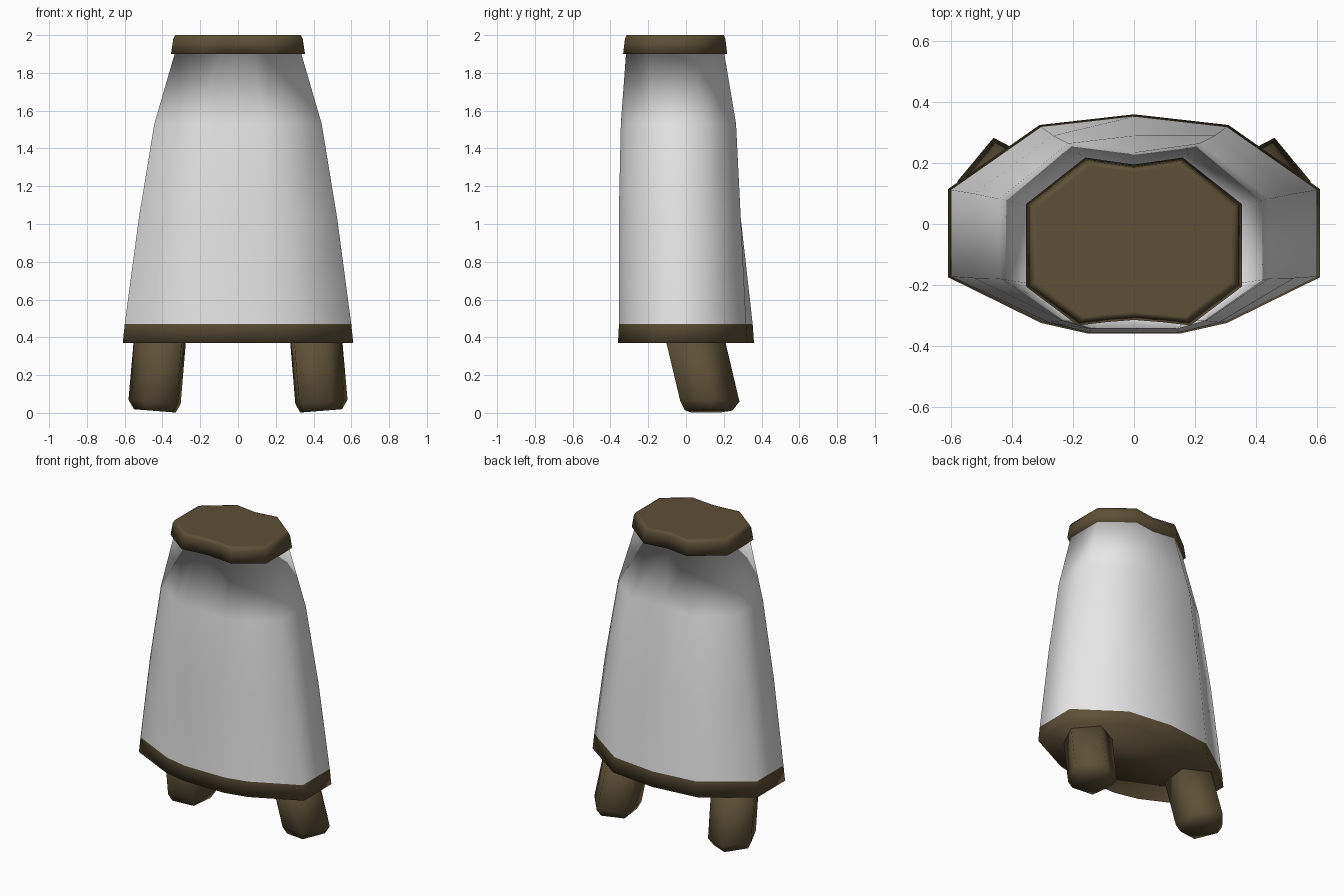
import bpy, bmesh, math

cube = bpy.data.objects.get("Cube")
if cube:
    bpy.data.objects.remove(cube)


def material(name, rgb):
    m = bpy.data.materials.new(name)
    m.use_nodes = True
    m.diffuse_color = (*rgb, 1)
    bsdf = next(n for n in m.node_tree.nodes if n.type == 'BSDF_PRINCIPLED')
    bsdf.inputs["Base Color"].default_value = (*rgb, 1)
    bsdf.inputs["Roughness"].default_value = 0.8
    return m


cloth = material("white cloth", (0.8, 0.8, 0.8))
leather = material("brown leather", (0.108, 0.08, 0.037))


def loft(name, rings, mats, band_mats):
    """Skin a stack of equal rings, bottom to top, with a cap at both ends."""
    bm = bmesh.new()
    loops = [[bm.verts.new(p) for p in ring] for ring in rings]
    n = len(loops[0])
    for lo, hi, mi in zip(loops, loops[1:], band_mats):
        for i in range(n):
            j = (i + 1) % n
            bm.faces.new((lo[i], lo[j], hi[j], hi[i])).material_index = mi
    bm.faces.new(loops[0][::-1]).material_index = band_mats[0]
    bm.faces.new(loops[-1]).material_index = band_mats[-1]
    bmesh.ops.recalc_face_normals(bm, faces=bm.faces)
    for f in bm.faces:
        f.smooth = True
    me = bpy.data.meshes.new(name)
    bm.to_mesh(me)
    bm.free()
    for m in mats:
        me.materials.append(m)
    ob = bpy.data.objects.new(name, me)
    bpy.context.collection.objects.link(ob)
    return ob


def ring(half, z, s=1.0, cy=-0.055):
    """Mirror a half outline (front centre to back centre) into a closed ring."""
    full = half + [(-x, y) for x, y in half[-2:0:-1]]
    return [(x * s, cy + (y - cy) * s, z) for x, y in full]


# Half outlines of the garment, from front centre round to back centre
hem = [(0, -.36), (.15, -.36), (.305, -.325), (.61, -.175),
       (.61, .115), (.31, .325), (0, .36)]
thigh = [(0, -.356), (.148, -.356), (.28, -.323), (.525, -.178),
         (.525, .10), (.265, .29), (0, .29)]
hip = [(0, -.345), (.14, -.345), (.235, -.318), (.443, -.18),
       (.443, .082), (.215, .265), (0, .235)]
waist = [(0, -.315), (.09, -.322), (.185, -.333), (.355, -.205),
         (.355, .065), (.16, .218), (0, .195)]

# Skirt with its hem strip and waistband in one smooth skin
body = [ring(hem, .37), ring(hem, .47, .983), ring(thigh, 1.03),
        ring(hip, 1.53), ring(waist, 1.9, .945), ring(waist, 1.9),
        ring(waist, 1.98, .965), ring(waist, 2.0, .935), ring(waist, 2.0, .90)]
loft("skirt", body, [cloth, leather], [1, 0, 0, 0, 1, 1, 1, 1])


# Five-sided legs, leaning backwards and outwards towards the foot
def leg_ring(side, cx, cy, z, s, tilt):
    pts = []
    for k in range(5):
        a = math.radians(101 + 72 * k)
        dx, dy = .148 * s * math.cos(a), .166 * s * math.sin(a)
        pts.append((side * (cx - dx), cy + dy, z - tilt * dx))
    return pts


for side, name in ((1, "left_leg"), (-1, "right_leg")):
    loft(name, [leg_ring(side, .433, .115, .010, .80, .08),
                leg_ring(side, .433, .120, .058, 1, .08),
                leg_ring(side, .402, .035, .42, 1, 0)],
         [leather], [0, 0])
